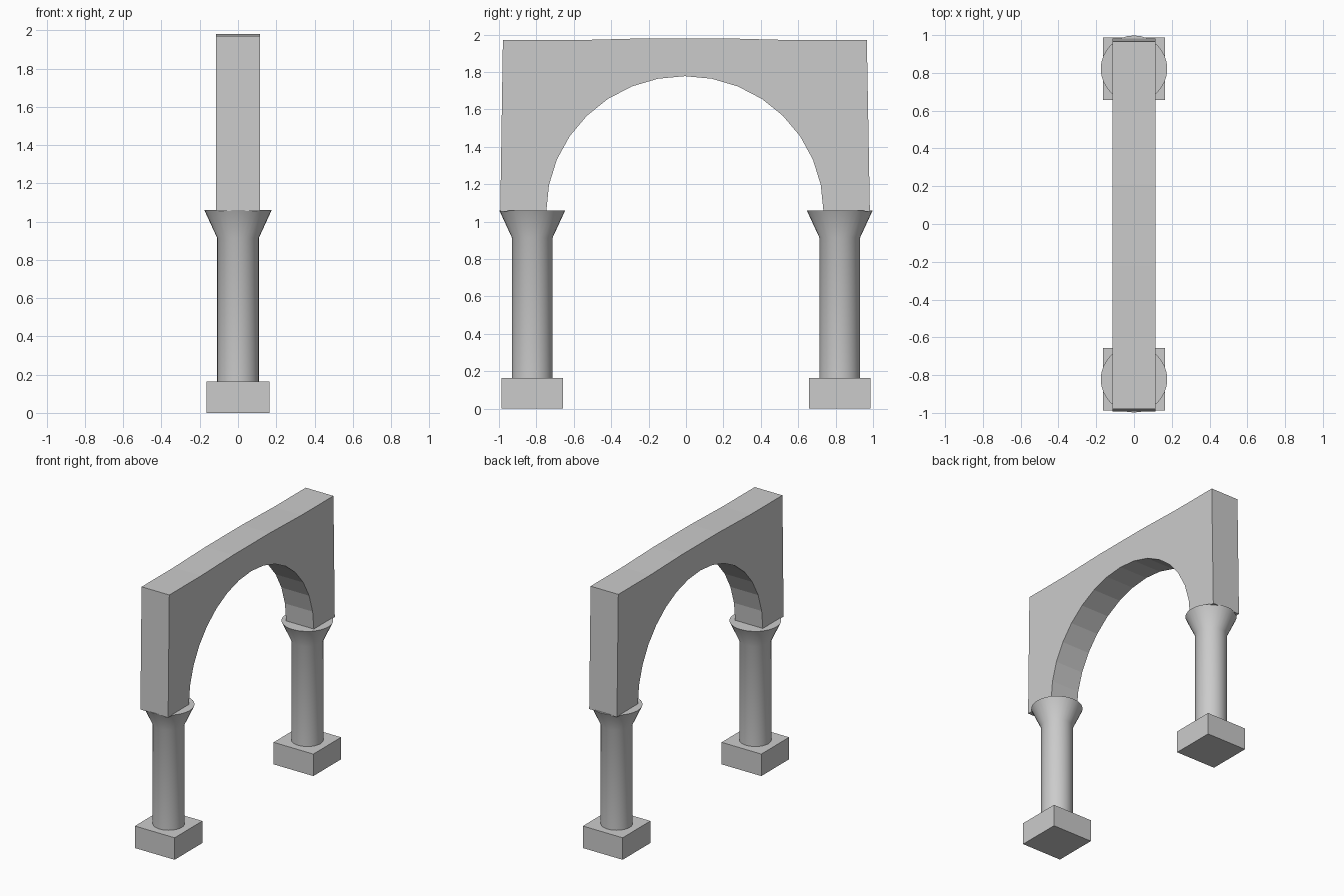
import bpy, bmesh, math

if "Cube" in bpy.data.objects:
    bpy.data.objects.remove(bpy.data.objects["Cube"])

CY = 0.822   # pillar offset along y
SIDES = 32


def finish(name, bm):
    bmesh.ops.recalc_face_normals(bm, faces=bm.faces)
    mesh = bpy.data.meshes.new(name)
    bm.to_mesh(mesh)
    bm.free()
    obj = bpy.data.objects.new(name, mesh)
    bpy.context.collection.objects.link(obj)
    return obj


def pillar(label, y):
    # square plinth
    bpy.ops.mesh.primitive_cube_add(size=1, location=(0, y, 0.0825))
    base = bpy.context.object
    base.name = label + "_base"
    base.scale = (0.33, 0.33, 0.165)
    # shaft and flared capital as one turned profile
    bm = bmesh.new()
    rings = []
    for r, z in [(0.109, 0.16), (0.109, 0.915), (0.176, 1.06)]:
        rings.append([bm.verts.new((r * math.cos(2 * math.pi * i / SIDES),
                                    y + r * math.sin(2 * math.pi * i / SIDES), z))
                      for i in range(SIDES)])
    for a, b in zip(rings, rings[1:]):
        for i in range(SIDES):
            j = (i + 1) % SIDES
            bm.faces.new((a[i], a[j], b[j], b[i]))
    bm.faces.new(rings[0])
    bm.faces.new(rings[-1])
    column = finish(label + "_column", bm)
    bpy.ops.object.select_all(action='DESELECT')
    column.select_set(True)
    bpy.context.view_layer.objects.active = column
    bpy.ops.object.shade_smooth_by_angle(angle=math.radians(25))


pillar("front", -CY)
pillar("back", CY)

# arch wall: round opening below, slightly bowed top and tapered ends
shift, half, foot = -0.006, 0.115, 1.055
inner = [(shift + 0.741 * math.cos(math.pi * i / 16),
          foot + 0.723 * math.sin(math.pi * i / 16)) for i in range(17)]
outer = [(-0.993, foot), (-0.979, 1.97), (-0.6, 1.97), (-0.22, 1.98),
         (0.21, 1.98), (0.59, 1.97), (0.967, 1.97), (0.983, foot)]
bm = bmesh.new()
face = bm.faces.new([bm.verts.new((-half, y, z)) for y, z in inner + outer])
extruded = bmesh.ops.extrude_face_region(bm, geom=[face], use_keep_orig=True)
bmesh.ops.translate(bm, vec=(2 * half, 0, 0),
                    verts=[v for v in extruded["geom"] if isinstance(v, bmesh.types.BMVert)])
finish("arch", bm)
